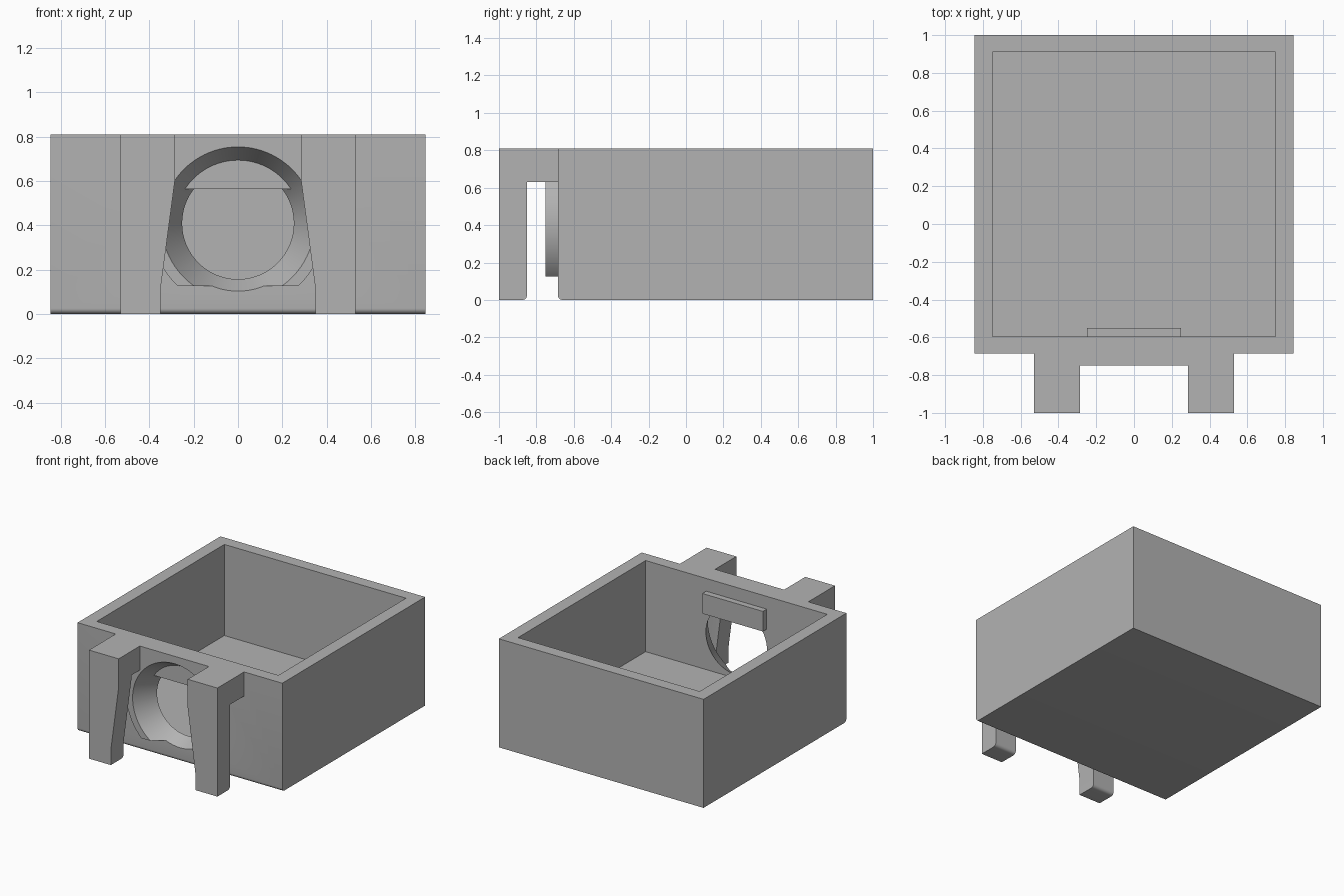
import bpy
import bmesh
import math
from mathutils import Matrix, Vector

cube = bpy.data.objects.get("Cube")
if cube:
    bpy.data.objects.remove(cube, do_unlink=True)

mat = bpy.data.materials.new("plain grey")
mat.use_nodes = True
GREY = (0.45, 0.45, 0.45, 1)
mat.diffuse_color = GREY
mat.node_tree.nodes["Principled BSDF"].inputs["Base Color"].default_value = GREY

HOLE_Z = 0.409
FRONT, WALL, INNER = -0.75, -0.685, -0.595


def finish(name, bm):
    bmesh.ops.recalc_face_normals(bm, faces=bm.faces)
    mesh = bpy.data.meshes.new(name)
    bm.to_mesh(mesh)
    bm.free()
    mesh.materials.append(mat)
    obj = bpy.data.objects.new(name, mesh)
    bpy.context.collection.objects.link(obj)
    return obj


def box(name, lo, hi):
    bm = bmesh.new()
    lo, hi = Vector(lo), Vector(hi)
    size = hi - lo
    bmesh.ops.create_cube(bm, size=1, matrix=Matrix.Translation((lo + hi) / 2) @ Matrix.Diagonal((*size, 1)))
    return finish(name, bm)


def prism(name, outline, y0, y1):
    """Extrude an (x, z) outline from y0 to y1."""
    bm = bmesh.new()
    face = bm.faces.new([bm.verts.new((x, y0, z)) for x, z in outline])
    new = bmesh.ops.extrude_face_region(bm, geom=[face])["geom"]
    verts = [v for v in new if isinstance(v, bmesh.types.BMVert)]
    bmesh.ops.translate(bm, verts=verts, vec=(0, y1 - y0, 0))
    return finish(name, bm)


def round_bottom_edge(obj, y):
    """Round the lower edges that run along x at the given depth."""
    bm = bmesh.new()
    bm.from_mesh(obj.data)
    edges = [e for e in bm.edges
             if all(abs(v.co.y - y) < 0.001 and v.co.z < 0.001 for v in e.verts)]
    bmesh.ops.bevel(bm, geom=edges, offset=0.025, segments=6, profile=0.5, affect='EDGES')
    bm.to_mesh(obj.data)
    bm.free()


def boolean(obj, other, operation):
    mod = obj.modifiers.new(operation.lower(), 'BOOLEAN')
    mod.operation = operation
    mod.solver = 'EXACT'
    mod.object = other
    bpy.context.view_layer.objects.active = obj
    bpy.ops.object.modifier_apply(modifier=mod.name)
    bpy.data.objects.remove(other, do_unlink=True)


# Open-topped box
tray = box("open_box", (-0.845, WALL, 0), (0.845, 1, 0.81))
round_bottom_edge(tray, WALL)
boolean(tray, box("cavity_cutter", (-0.75, INNER, 0.13), (0.75, 0.91, 1)), 'DIFFERENCE')

# Raised collar: round with a flat foot, running straight up to the rim
radius, foot, half = 0.393, 0.126, 0.285
start = math.asin((foot - HOLE_Z) / radius)
end = math.acos(half / radius)
arc = [start + (end - start) * i / 32 for i in range(33)]
right = [(radius * math.cos(a), HOLE_Z + radius * math.sin(a)) for a in arc]
right.append((half, 0.81))
outline = right + [(-x, z) for x, z in reversed(right)]
boolean(tray, prism("collar", outline, FRONT, WALL + 0.03), 'UNION')

# Conical opening through the collar and front wall
slope = (0.345 - 0.252) / (INNER - FRONT)
extra = 0.02
bm = bmesh.new()
bmesh.ops.create_cone(
    bm, cap_ends=True, segments=96,
    radius1=0.345 + slope * extra, radius2=0.252 - slope * extra,
    depth=INNER - FRONT + 2 * extra,
    matrix=Matrix.Translation((0, (FRONT + INNER) / 2, HOLE_Z)) @ Matrix.Rotation(-math.pi / 2, 4, 'X'))
boolean(tray, finish("cone_cutter", bm), 'DIFFERENCE')

# Stop bar across the top of the opening
boolean(tray, box("stop_bar", (-0.25, -0.65, 0.565), (0.25, -0.55, 0.715)), 'UNION')

# Hooked legs hanging in front of the wall
for side, name in ((1, "left"), (-1, "right")):
    profile = [(0.53, 0), (0.53, 0.81), (half, 0.81), (half, 0.6), (0.35, 0.11), (0.35, 0)]
    leg = prism(name + "_leg", [(side * x, z) for x, z in profile], -1, -0.85)
    round_bottom_edge(leg, -0.85)
    xs = sorted((side * half, side * 0.53))
    arm = box(name + "_arm", (xs[0], -0.9, 0.63), (xs[1], WALL + 0.03, 0.81))
    boolean(leg, arm, 'UNION')
    boolean(tray, leg, 'UNION')

# Smooth the round surfaces only
bpy.ops.object.select_all(action='DESELECT')
tray.select_set(True)
bpy.context.view_layer.objects.active = tray
bpy.ops.object.shade_smooth_by_angle(angle=math.radians(25))
